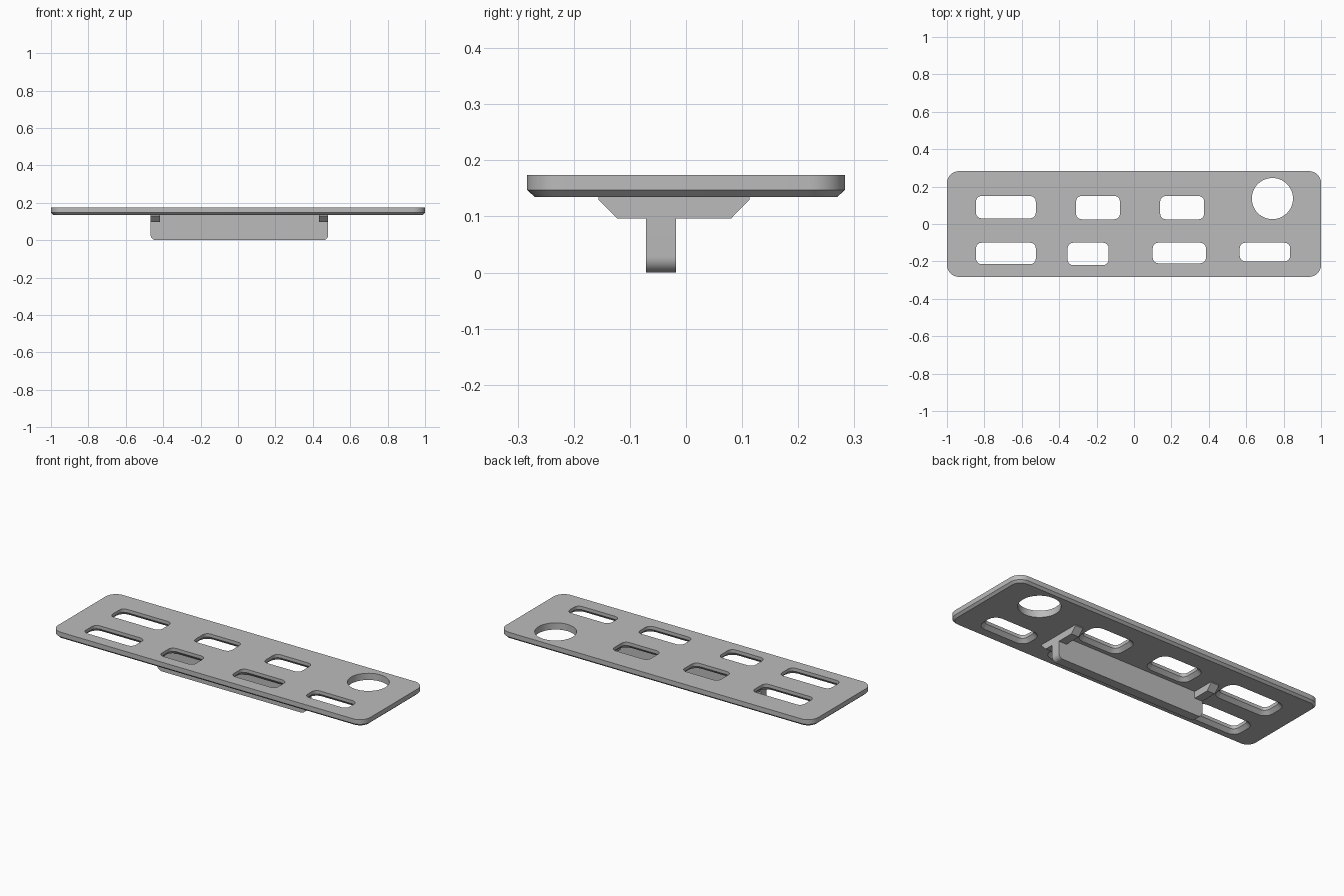
import bpy
import bmesh
from math import sin, cos, pi, radians

default = bpy.data.objects.get("Cube")
if default:
    bpy.data.objects.remove(default)

grey = bpy.data.materials.new("plain grey")
grey.use_nodes = True
grey.diffuse_color = (0.5, 0.5, 0.5, 1)
grey.node_tree.nodes["Principled BSDF"].inputs["Base Color"].default_value = (0.5, 0.5, 0.5, 1)


def rounded(x0, x1, y0, y1, r, grow=0.0, steps=8):
    """Outline of a rounded rectangle, offset outwards by grow."""
    pts = []
    corners = [(x1 - r, y1 - r), (x0 + r, y1 - r), (x0 + r, y0 + r), (x1 - r, y0 + r)]
    for q, (cx, cy) in enumerate(corners):
        for i in range(steps + 1):
            a = (q + i / steps) * pi / 2
            pts.append((cx + (r + grow) * cos(a), cy + (r + grow) * sin(a)))
    return pts


def loft(name, rings):
    """Closed solid through rings of equal length."""
    bm = bmesh.new()
    loops = [[bm.verts.new(p) for p in ring] for ring in rings]
    n = len(loops[0])
    for a, b in zip(loops, loops[1:]):
        for i in range(n):
            j = (i + 1) % n
            bm.faces.new((a[i], a[j], b[j], b[i]))
    bm.faces.new(loops[0])
    bm.faces.new(loops[-1])
    bmesh.ops.recalc_face_normals(bm, faces=bm.faces)
    mesh = bpy.data.meshes.new(name)
    bm.to_mesh(mesh)
    bm.free()
    mesh.materials.append(grey)
    obj = bpy.data.objects.new(name, mesh)
    bpy.context.collection.objects.link(obj)
    return obj


def at_z(outline, z):
    return [(x, y, z) for x, y in outline]


def activate(obj):
    bpy.ops.object.select_all(action="DESELECT")
    obj.select_set(True)
    bpy.context.view_layer.objects.active = obj


def cut(target, cutter):
    cutter.hide_render = True
    mod = target.modifiers.new("cut", "BOOLEAN")
    mod.operation = "DIFFERENCE"
    mod.solver = "EXACT"
    mod.object = cutter
    activate(target)
    bpy.ops.object.modifier_apply(modifier=mod.name)
    bpy.data.objects.remove(cutter)


# Plate with a chamfered lower rim
BOTTOM, TOP = 0.135, 0.174
size = (-1, 1, -0.283, 0.283, 0.065)
plate = loft("plate", [at_z(rounded(*size, grow=-0.013), BOTTOM),
                       at_z(rounded(*size), BOTTOM + 0.012),
                       at_z(rounded(*size), TOP)])

# Slots flare out towards the underside
slots = [(-0.845, -0.525, 0.03, 0.15), (-0.31, -0.075, 0.025, 0.15), (0.14, 0.375, 0.025, 0.15),
         (-0.845, -0.525, -0.215, -0.1), (-0.355, -0.135, -0.22, -0.1),
         (0.1, 0.385, -0.21, -0.1), (0.565, 0.835, -0.2, -0.1)]
for s in slots:
    flare, lip = 0.02, BOTTOM + 0.02
    wide = rounded(*s, r=0.03, grow=flare + 0.01, steps=4)
    straight = rounded(*s, r=0.03, steps=4)
    cut(plate, loft("slot_cutter", [at_z(wide, BOTTOM - 0.01), at_z(straight, lip),
                                    at_z(straight, TOP + 0.02)]))

# Round hole
circle = [(0.74 + 0.11 * cos(i * pi / 32), 0.136 + 0.11 * sin(i * pi / 32)) for i in range(64)]
cut(plate, loft("hole_cutter", [at_z(circle, BOTTOM - 0.02), at_z(circle, TOP + 0.02)]))

# Upright rail under the plate, lower corners rounded
R, LEFT, RIGHT = 0.028, -0.467, 0.482
profile = [(LEFT, BOTTOM)]
for cx, start in ((LEFT + R, pi), (RIGHT - R, 1.5 * pi)):
    for i in range(9):
        a = start + i * pi / 16
        profile.append((cx + R * cos(a), R + R * sin(a)))
profile.append((RIGHT, BOTTOM))
rail = loft("rail", [[(x, y, z) for x, z in profile] for y in (-0.071, -0.018)])

# Cross braces at both ends of the rail
brace_side = [(-0.156, BOTTOM), (-0.156, 0.13), (-0.122, 0.096),
              (0.08, 0.096), (0.113, 0.13), (0.113, BOTTOM)]
braces = [loft(name, [[(x, y, z) for y, z in brace_side] for x in (x0, x0 + 0.05)])
          for name, x0 in (("right_brace", LEFT), ("left_brace", RIGHT - 0.05))]

for obj in [plate, rail] + braces:
    activate(obj)
    bpy.ops.object.shade_smooth_by_angle(angle=radians(30))
